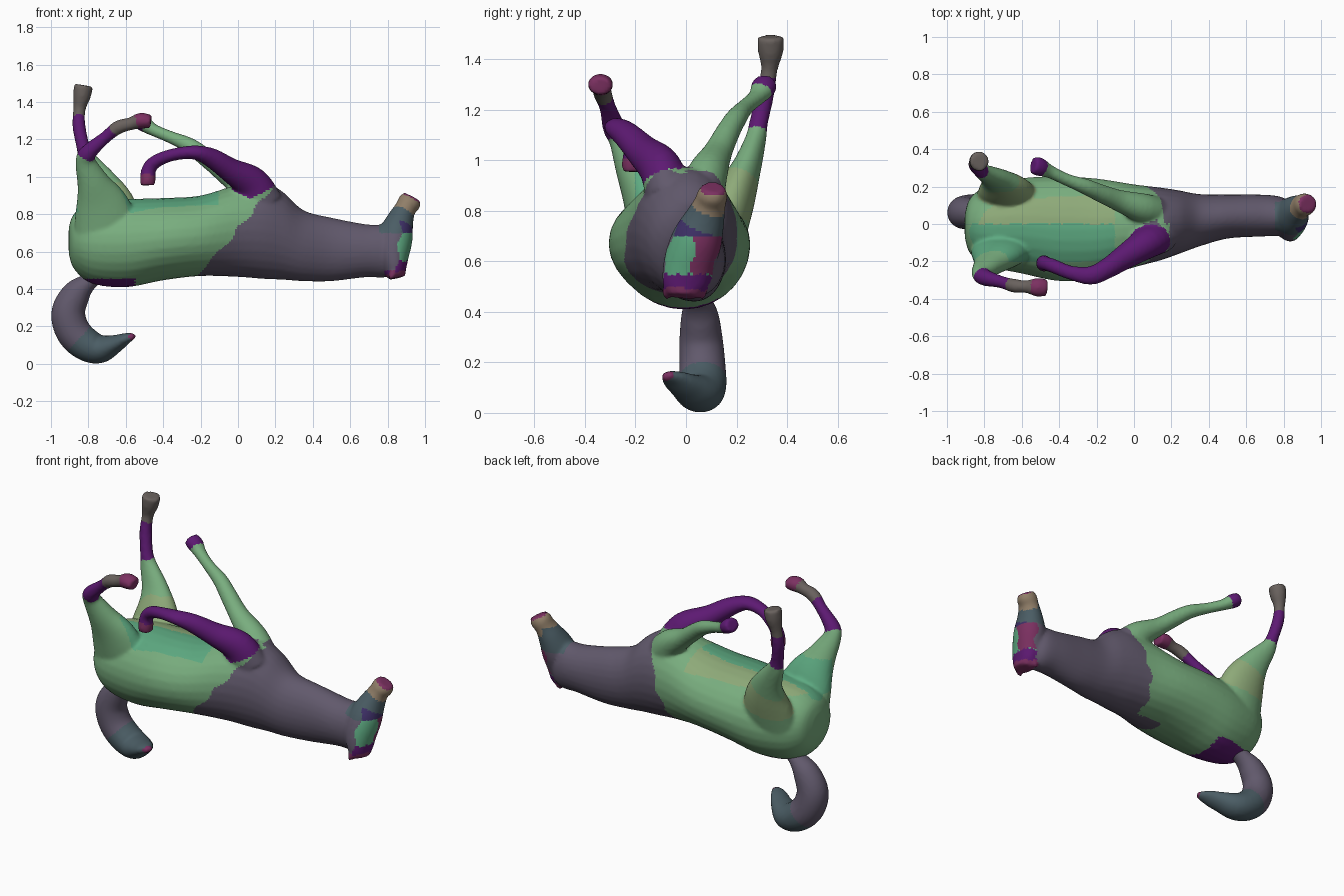
import bpy, bmesh, math
from mathutils import Vector
from mathutils.bvhtree import BVHTree

if "Cube" in bpy.data.objects:
    bpy.data.objects.remove(bpy.data.objects["Cube"])

COLOURS = {
    'green': (0.19, 0.42, 0.21, 1), 'slate': (0.12, 0.10, 0.15, 1),
    'purple': (0.11, 0.01, 0.17, 1), 'teal': (0.07, 0.11, 0.13, 1),
    'olive': (0.27, 0.40, 0.19, 1), 'hoof': (0.14, 0.12, 0.11, 1),
    'plum': (0.20, 0.03, 0.12, 1), 'navy': (0.05, 0.03, 0.14, 1),
    'mint': (0.11, 0.40, 0.22, 1), 'tan': (0.28, 0.21, 0.14, 1),
}
NAMES = list(COLOURS)
MATS = []
for n in NAMES:
    m = bpy.data.materials.new(n)
    m.diffuse_color = COLOURS[n]
    m.use_nodes = True
    m.node_tree.nodes["Principled BSDF"].inputs["Base Color"].default_value = m.diffuse_color
    MATS.append(m)


def tube(bm, pts, axis=None, steps=5, sides=28):
    """Loft ellipses along a smooth path. Point: x, y, z, y radius, other radius, colour."""
    v = [Vector(p[:5]) for p in pts]
    path = []
    for i in range(len(v) - 1):
        a, b, c, d = v[max(i - 1, 0)], v[i], v[i + 1], v[min(i + 2, len(v) - 1)]
        for s in range(steps):
            t = s / steps
            q = 0.5 * (2 * b + (c - a) * t + (2 * a - 5 * b + 4 * c - d) * t * t
                       + (3 * b - a - 3 * c + d) * t ** 3)
            path.append((q, pts[i if t < 0.5 else i + 1][5]))
    path.append((v[-1], pts[-1][5]))
    rings = []
    for k, (q, col) in enumerate(path):
        nxt, prv = path[min(k + 1, len(path) - 1)][0], path[max(k - 1, 0)][0]
        tan = axis or (Vector(nxt[:3]) - Vector(prv[:3])).normalized()
        side = Vector((0, 1, 0))
        side = (side - tan * side.dot(tan)).normalized()
        other = tan.cross(side)
        rings.append([bm.verts.new(Vector(q[:3])
                      + side * q[3] * math.cos(2 * math.pi * j / sides)
                      + other * q[4] * math.sin(2 * math.pi * j / sides)) for j in range(sides)])
    for k in range(len(rings) - 1):
        for j in range(sides):
            f = bm.faces.new((rings[k][j], rings[k][(j + 1) % sides],
                              rings[k + 1][(j + 1) % sides], rings[k + 1][j]))
            f.material_index = NAMES.index(path[k][1])
    for ring, col in ((rings[0][::-1], path[0][1]), (rings[-1], path[-1][1])):
        bm.faces.new(ring).material_index = NAMES.index(col)


def repaint(c, idx):
    """Coat patches on the torso and face."""
    name = NAMES[idx]
    wob = 0.012 * math.sin(40 * c.z + 25 * c.y)
    if name in ('green', 'slate') and -0.5 < c.x < 0.8 and c.z > 0.42:
        near = -0.2 + (c.z - 0.48) * 0.83
        far = -0.02 + (c.z - 0.48) * 0.35
        edge = near if c.y < 0 else far
        if c.z < 0.97 or c.x > 0.2:
            name = 'slate' if c.x > edge + wob else 'green'
    if name == 'green' and c.x < -0.1 and c.z < 0.98:
        if c.z < 0.455 and -0.82 < c.x < -0.55:
            name = 'purple'
        elif c.z > 0.84 and 0 < c.y < 0.17:
            name = 'olive'
        elif c.z > 0.8 + wob and -0.2 < c.y <= 0:
            name = 'mint'
    if c.x > 0.75 and 0.5 < c.z < 0.84:
        if c.x < 0.845 + (c.z - 0.5) * 0.12 + wob:
            name = 'slate' if c.z < 0.7 else 'teal'
        elif 0.55 < c.z < 0.7:
            name = 'mint' if c.y < 0.03 + wob else 'plum'
    return NAMES.index(name)


def skin(name, tubes, voxel=0.011, smooth=4):
    """Fuse the tubes into one smooth skin and carry the colours over."""
    bm = bmesh.new()
    for t, axis in tubes:
        tube(bm, t, axis)
    bmesh.ops.recalc_face_normals(bm, faces=bm.faces)
    bm.faces.ensure_lookup_table()
    tree = BVHTree.FromBMesh(bm)
    src = [f.material_index for f in bm.faces]
    me = bpy.data.meshes.new(name + "_rough")
    bm.to_mesh(me)
    bm.free()
    tmp = bpy.data.objects.new(name + "_rough", me)
    bpy.context.collection.objects.link(tmp)
    r = tmp.modifiers.new("fuse", 'REMESH')
    r.mode = 'VOXEL'
    r.voxel_size = voxel
    s = tmp.modifiers.new("relax", 'SMOOTH')
    s.iterations = smooth
    s.factor = 0.5
    dg = bpy.context.evaluated_depsgraph_get()
    out = bpy.data.meshes.new_from_object(tmp.evaluated_get(dg))
    bpy.data.objects.remove(tmp)
    out.materials.clear()
    for m in MATS:
        out.materials.append(m)
    for p in out.polygons:
        hit = tree.find_nearest(p.center)
        p.material_index = repaint(p.center, src[hit[2]])
        p.use_smooth = True
    ob = bpy.data.objects.new(name, out)
    bpy.context.collection.objects.link(ob)
    return ob


G, S, P, T, H = 'green', 'slate', 'purple', 'teal', 'hoof'

# torso and neck, lying on its back
torso = [(-.905, -.01, .66, .06, .07, G), (-.875, -.01, .655, .15, .15, G), (-.78, -.01, .645, .215, .215, G),
         (-.6, -.01, .645, .255, .235, G), (-.4, -.025, .667, .28, .22, G), (-.2, -.025, .685, .268, .215, G),
         (0, -.01, .712, .222, .247, S), (.14, 0, .712, .195, .258, S), (.24, .01, .685, .17, .235, S),
         (.35, .02, .632, .14, .19, S), (.5, .04, .612, .118, .17, S), (.68, .045, .605, .112, .142, S),
         (.8, .04, .6, .1, .135, S), (.87, .02, .58, .05, .06, S)]
# head, muzzle upward
head = [(.85, -.01, .46, .06, .045, 'plum'), (.84, -.005, .51, .09, .062, P), (.832, .015, .6, .102, .088, 'mint'),
        (.844, .045, .69, .1, .092, 'navy'), (.868, .075, .77, .08, .072, T),
        (.895, .095, .83, .063, .057, 'tan'), (.917, .105, .865, .06, .062, 'tan'), (.932, .108, .893, .045, .05, 'plum')]
# folded ears
ears = [[(.84, y, .51, .025, .022, P), (.825, y * 1.2, .475, .024, .018, 'plum'),
         (.81, y * 1.25, .452, .008, .01, 'plum')] for y in (-.06, .05)]
# hind legs
hind_near = [(-.69, -.12, .68, .1, .19, G), (-.73, -.165, .85, .085, .145, G), (-.775, -.215, .97, .065, .088, G),
             (-.815, -.26, 1.08, .045, .055, G), (-.8, -.285, 1.13, .045, .045, P), (-.71, -.31, 1.21, .033, .033, P),
             (-.64, -.33, 1.265, .037, .037, H), (-.575, -.335, 1.283, .034, .034, H),
             (-.52, -.338, 1.3, .05, .043, 'plum'), (-.465, -.34, 1.295, .045, .035, 'plum')]
hind_far = [(-.67, .13, .68, .1, .18, G), (-.69, .19, .85, .085, .14, 'olive'), (-.735, .24, .97, .058, .09, G),
            (-.8, .275, 1.08, .042, .055, G), (-.825, .288, 1.15, .037, .037, P), (-.85, .315, 1.27, .036, .035, P),
            (-.848, .33, 1.36, .033, .033, H), (-.835, .335, 1.43, .05, .047, H), (-.825, .335, 1.49, .052, .052, H)]
# front legs
fore_near = [(.12, -.07, .86, .09, .12, G), (.07, -.1, .965, .085, .095, P), (-.04, -.17, 1.035, .068, .066, P),
             (-.14, -.235, 1.1, .055, .053, P), (-.23, -.275, 1.13, .05, .038, P), (-.34, -.26, 1.12, .038, .033, P),
             (-.43, -.225, 1.088, .038, .035, P), (-.475, -.21, 1.045, .038, .038, P),
             (-.482, -.21, .99, .044, .042, 'plum'), (-.482, -.21, .955, .042, .038, 'plum')]
fore_far = [(.1, .06, .85, .09, .12, G), (.04, .085, .945, .08, .085, G), (-.08, .125, 1.03, .058, .055, G),
            (-.18, .165, 1.11, .048, .048, G), (-.26, .2, 1.168, .042, .042, G), (-.36, .237, 1.212, .033, .033, G),
            (-.45, .28, 1.25, .036, .033, G), (-.505, .305, 1.285, .05, .043, P), (-.54, .315, 1.305, .046, .04, P)]
# tail curling below the rump
tail = [(-.72, .03, .5, .05, .05, S), (-.79, .045, .445, .055, .045, S), (-.86, .055, .38, .075, .075, S),
        (-.907, .06, .28, .087, .09, S), (-.885, .065, .18, .092, .093, S), (-.82, .065, .11, .095, .09, T),
        (-.74, .05, .08, .09, .078, T), (-.66, .0, .105, .07, .05, T),
        (-.6, -.05, .135, .05, .03, T), (-.555, -.08, .15, .02, .015, 'plum')]

parts = [head, hind_near, hind_far, fore_near, fore_far] + ears
skin("horse_body", [(torso, Vector((1, 0, 0)))] + [(p, None) for p in parts])
skin("horse_tail", [(tail, None)], smooth=3)
